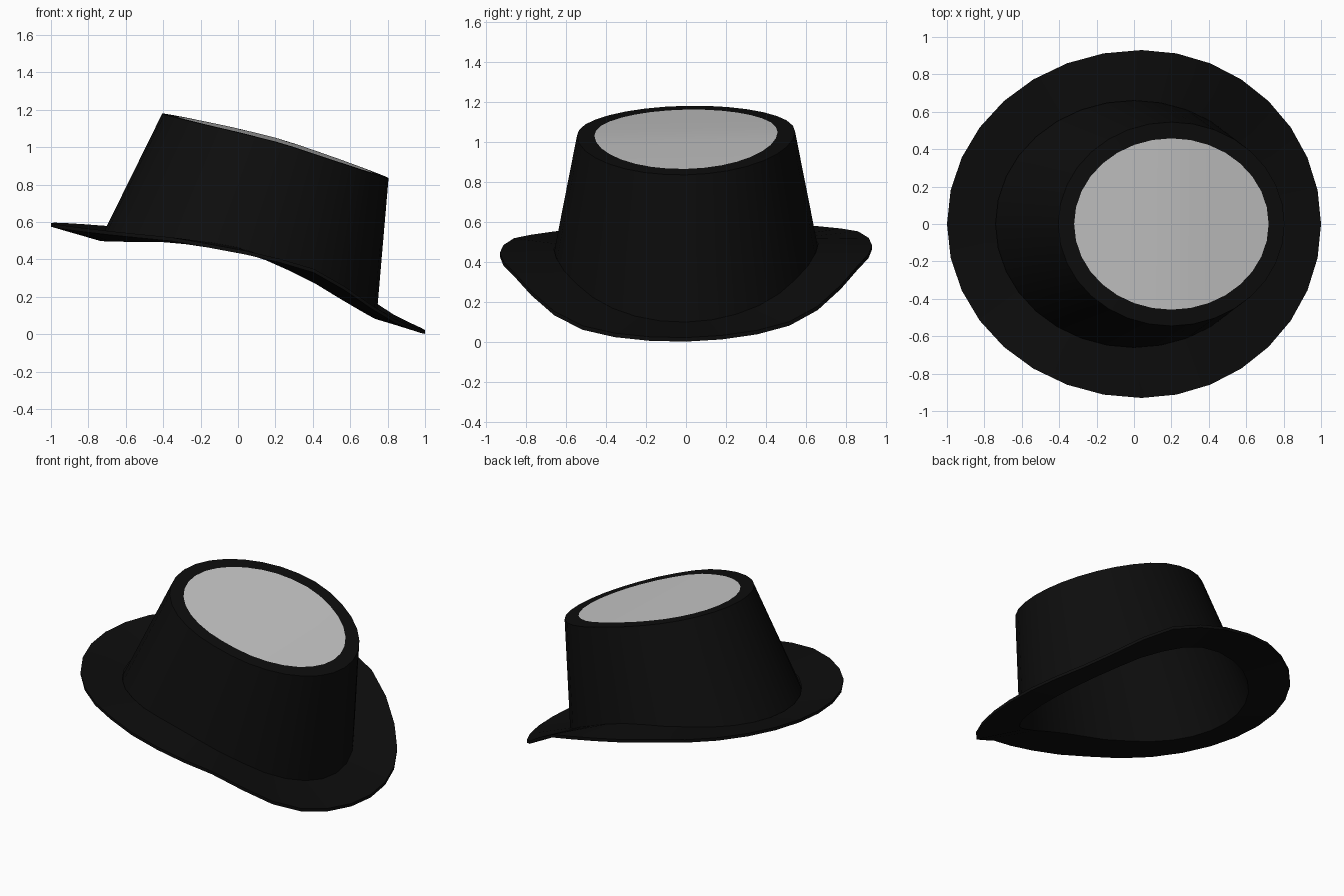
import bpy, bmesh, math

cube = bpy.data.objects.get("Cube")
if cube:
    bpy.data.objects.remove(cube)

SEGMENTS = 32
TILT = 0.02      # slight sideways lean
FELT = 0.02      # brim thickness


def make_material(name, value):
    mat = bpy.data.materials.new(name)
    mat.use_nodes = True
    colour = (value, value, value, 1)
    mat.diffuse_color = colour
    mat.node_tree.nodes["Principled BSDF"].inputs["Base Color"].default_value = colour
    return mat


black = make_material("black felt", 0.004)
white = make_material("pale grey", 0.58)

# Height curves along x: brim edge, brim root and crown top
EDGE = [(-1, .575), (-.69, .545), (-.35, .515), (-.16, .482), (.04, .445), (.23, .40),
        (.41, .345), (.58, .245), (.72, .145), (.83, .075), (.92, .034), (1, .002)]
ROOT = [(-.74, .50), (-.42, .505), (-.14, .483), (.04, .45), (.2, .39),
        (.4, .29), (.56, .19), (.74, .08)]
TOP = [(-.405, 1.18), (0, 1.09), (.24, 1.03), (.52, .935), (.805, .835)]


def height(curve, x):
    x = min(max(x, curve[0][0]), curve[-1][0])
    for (x0, z0), (x1, z1) in zip(curve, curve[1:]):
        if x <= x1:
            return z0 + (z1 - z0) * (x - x0) / (x1 - x0)
    return curve[-1][1]


def ring(bm, x_min, x_mid, x_max, half_y, curve, lift=0):
    """Oval loop of vertices that follows a height curve."""
    verts = []
    for i in range(SEGMENTS):
        a = math.tau * i / SEGMENTS
        c = math.cos(a)
        x = x_mid + c * (x_max - x_mid if c > 0 else x_mid - x_min)
        y = half_y * math.sin(a)
        verts.append(bm.verts.new((x, y, height(curve, x) + lift + TILT * y)))
    return verts


def bridge(bm, low, high):
    for i in range(SEGMENTS):
        j = (i + 1) % SEGMENTS
        bm.faces.new((low[i], low[j], high[j], high[i]))


def finish(bm, name, mats):
    mesh = bpy.data.meshes.new(name)
    bm.to_mesh(mesh)
    bm.free()
    obj = bpy.data.objects.new(name, mesh)
    bpy.context.collection.objects.link(obj)
    for mat in mats:
        mesh.materials.append(mat)
    bpy.ops.object.select_all(action="DESELECT")
    obj.select_set(True)
    bpy.context.view_layer.objects.active = obj
    bpy.ops.object.shade_smooth_by_angle(angle=math.radians(35))


# Brim: thin felt slab from the root out to the upturned edge
bm = bmesh.new()
root = (-.74, 0, .74, .66, ROOT)
edge = (-1, .04, 1, .93, EDGE)
loops = [ring(bm, *root), ring(bm, *edge), ring(bm, *edge, FELT), ring(bm, *root, FELT)]
for a, b in zip(loops, loops[1:]):
    bridge(bm, a, b)
finish(bm, "brim", [black])

# Crown: hollow tapered wall, rim and pale top panel
bm = bmesh.new()
base = ring(bm, *root)
shoulder = ring(bm, -.405, .2, .805, .545, TOP)
panel = ring(bm, -.32, .2, .72, .458, TOP)
bridge(bm, base, shoulder)
bridge(bm, shoulder, panel)
# The panel is closed with strips across its width
half = SEGMENTS // 2
for i in range(half):
    strip = [panel[i], panel[i + 1], panel[-i - 1], panel[-i % SEGMENTS]]
    face = bm.faces.new(list(dict.fromkeys(strip)))
    face.material_index = 1
bmesh.ops.recalc_face_normals(bm, faces=bm.faces)
# An open shell needs its top facing up
bm.normal_update()
if sum(f.normal.z for f in bm.faces if f.material_index == 1) < 0:
    bmesh.ops.reverse_faces(bm, faces=bm.faces)
finish(bm, "crown", [black, white])
